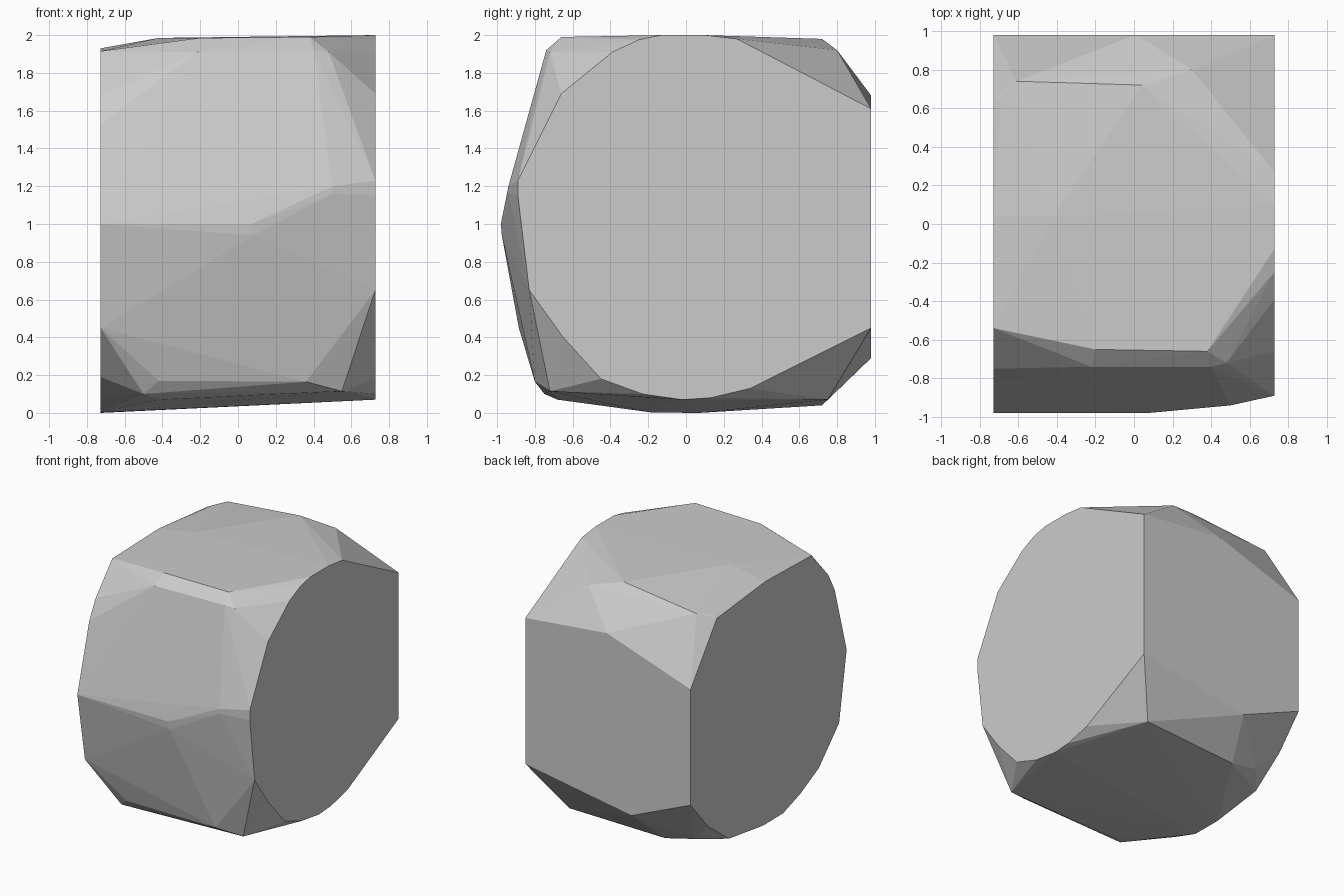
import bpy, bmesh, math

if "Cube" in bpy.data.objects:
    bpy.data.objects.remove(bpy.data.objects["Cube"])

HALF_W = 0.727   # the two flat sides
BACK = 0.98      # the flat back

# Outline of the right flat side (y, z)
right_side = [(-.89, 1.23), (-.66, 1.69), (-.39, 1.91), (-.25, 1.975), (-.13, 2), (.1, 2),
              (.27, 1.98), (BACK, 1.61), (BACK, .45), (.34, .13), (.13, .08), (-.02, .07),
              (-.23, .1), (-.45, .18), (-.65, .4), (-.83, .65), (-.89, 1.15)]

# Outline of the left flat side (y, z)
left_side = [(BACK, 1.43), (.65, 1.87), (.04, 1.93), (-.54, 1.915), (-.75, 1.68), (-.83, 1.53),
             (-.98, 1.0), (-.97, .94), (-.885, .45), (-.63, .19), (-.40, .075), (-.18, .002),
             (.07, .0), (.5, .06), (.765, .26), (BACK, .51)]

# Corners of the worn surface between the sides (x, y, z)
back_corners = [(.01, BACK, 1.68), (-.21, BACK, .29)]
front_corners = [(.07, -.98, 1.0), (.08, -.975, .94), (.5, -.94, 1.2), (.5, -.94, 1.16),
                 (-.42, -.80, .17), (.36, -.80, .165), (.55, -.72, .115), (-.5, -.75, .10),
                 (-.22, -.74, 1.91), (.4, -.74, 1.92), (.48, -.72, 1.91)]
top_corners = [(-.2, -.65, 1.985), (.38, -.66, 1.99), (-.42, .04, 1.985), (.04, .72, 1.98),
               (.3, .8, 1.92), (-.61, .74, 1.91), (-.69, .65, 1.89)]
bottom_corners = [(.5, .75, .07), (-.32, .72, .04), (-.56, .70, .09), (-.42, -.68, .07)]

points = [(HALF_W, y, z) for y, z in right_side] + [(-HALF_W, y, z) for y, z in left_side]
points += back_corners + front_corners + top_corners + bottom_corners

# Wrap a tight convex skin round the corners
bm = bmesh.new()
verts = [bm.verts.new(p) for p in points]
hull = bmesh.ops.convex_hull(bm, input=verts)
loose = [v for v in bm.verts if not v.link_faces]
bmesh.ops.delete(bm, geom=loose, context='VERTS')
# Merge coplanar triangles into flat facets
bmesh.ops.dissolve_limit(bm, angle_limit=math.radians(1), verts=bm.verts[:], edges=bm.edges[:])
bmesh.ops.recalc_face_normals(bm, faces=bm.faces[:])

mesh = bpy.data.meshes.new("boulder")
bm.to_mesh(mesh)
bm.free()
boulder = bpy.data.objects.new("boulder", mesh)
bpy.context.collection.objects.link(boulder)
